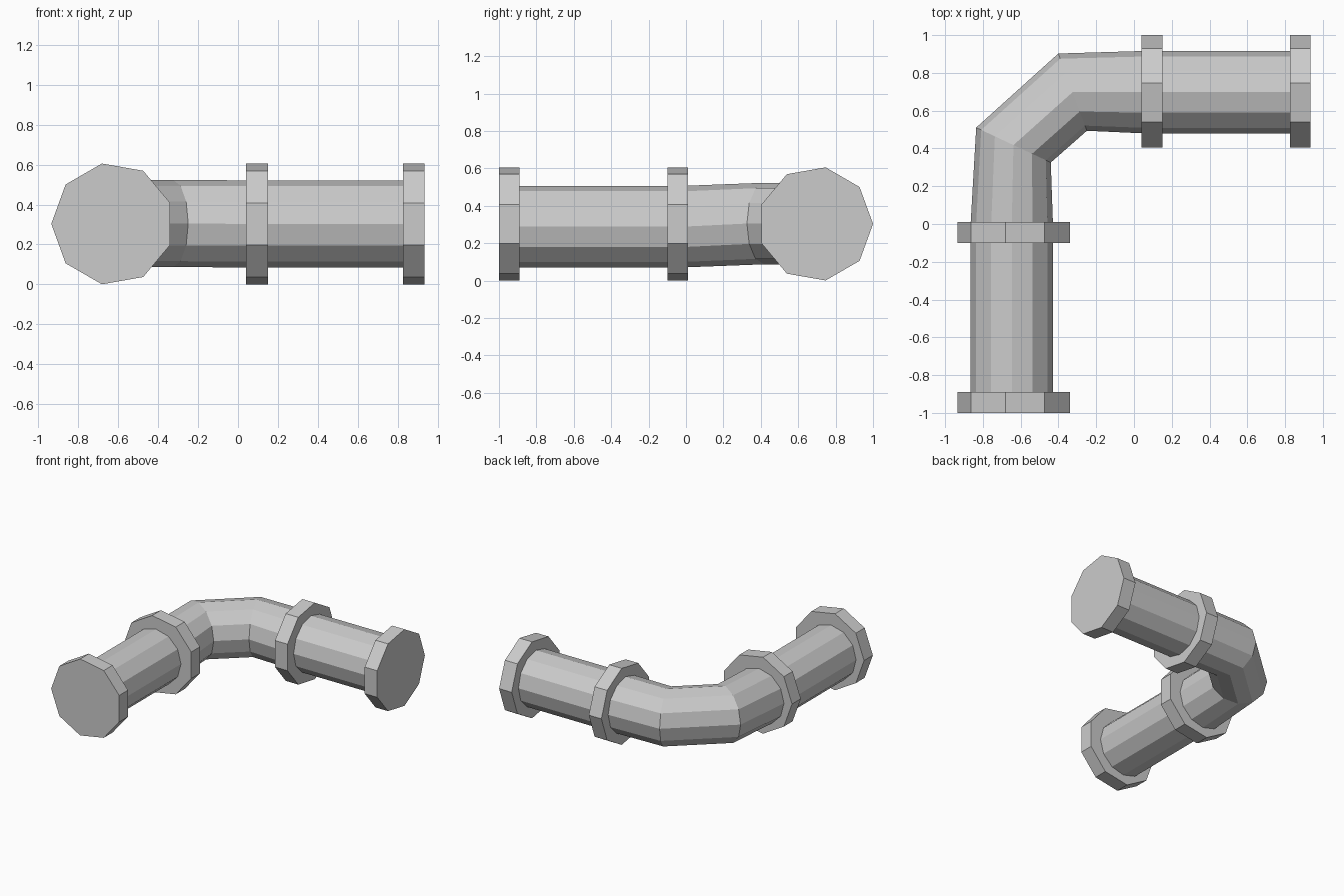
import bpy, bmesh
from math import cos, sin, tau
from mathutils import Vector

if "Cube" in bpy.data.objects:
    bpy.data.objects.remove(bpy.data.objects["Cube"])

UP = Vector((0, 0, 1))


def loft(name, stations, radius, sides):
    """Capped tube through rings given as (centre, outward direction in plan)."""
    bm = bmesh.new()
    rings = []
    for centre, out in stations:
        c, o = Vector(centre), Vector((out[0], out[1], 0)).normalized()
        rings.append([bm.verts.new(c + radius * (o * cos(tau * i / sides) + UP * sin(tau * i / sides)))
                      for i in range(sides)])
    for a, b in zip(rings, rings[1:]):
        for i in range(sides):
            j = (i + 1) % sides
            bm.faces.new((a[i], a[j], b[j], b[i]))
    bm.faces.new(rings[0])
    bm.faces.new(rings[-1])
    bmesh.ops.recalc_face_normals(bm, faces=bm.faces)
    mesh = bpy.data.meshes.new(name)
    bm.to_mesh(mesh)
    bm.free()
    obj = bpy.data.objects.new(name, mesh)
    bpy.context.collection.objects.link(obj)
    return obj


LEFT, BACK = (-1, 0), (0, 1)

# Twelve-sided pipe with a two-step elbow
loft("pipe", [
    ((-0.647, -0.95, 0.289), LEFT),
    ((-0.647, 0.0, 0.289), LEFT),
    ((-0.638, 0.418, 0.305), (-0.395, 0.185)),
    ((-0.325, 0.698, 0.305), (-0.15, 0.405)),
    ((0.05, 0.698, 0.303), BACK),
    ((0.88, 0.698, 0.303), BACK),
], 0.218, 12)

# Nine-sided flanges on the run along y
for name, y0, y1 in (("front_end_flange", -1.0, -0.89), ("front_elbow_flange", -0.10, 0.01)):
    loft(name, [((-0.628, y0, 0.303), LEFT), ((-0.628, y1, 0.303), LEFT)], 0.307, 9)

# Nine-sided flanges on the run along x
for name, x0, x1 in (("right_elbow_flange", 0.04, 0.15), ("right_end_flange", 0.825, 0.935)):
    loft(name, [((x0, 0.693, 0.303), BACK), ((x1, 0.693, 0.303), BACK)], 0.307, 9)
